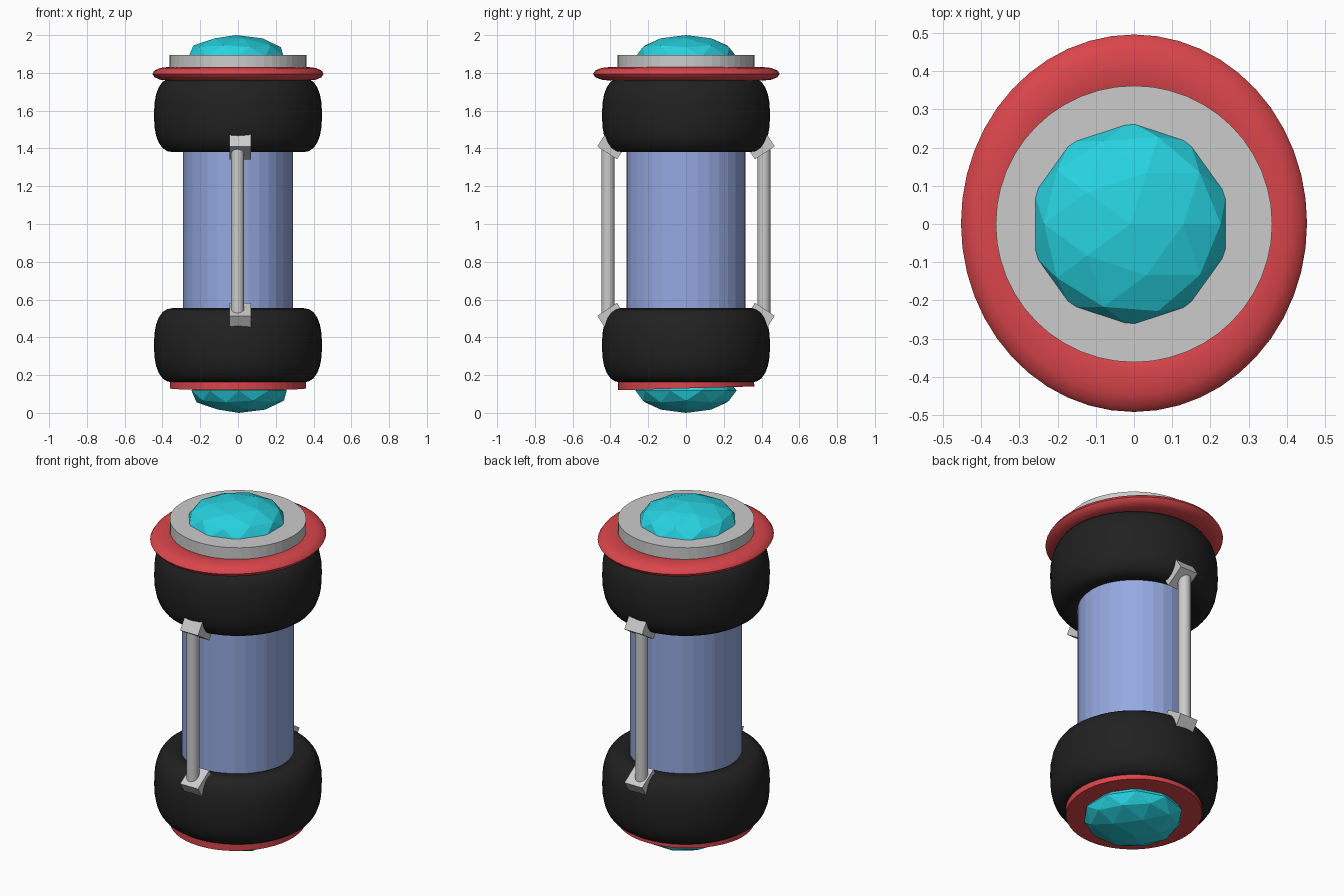
import bpy, math
from math import pi, cos, sin, radians

if "Cube" in bpy.data.objects:
    bpy.data.objects.remove(bpy.data.objects["Cube"])


def material(name, rgb):
    m = bpy.data.materials.new(name)
    m.diffuse_color = (*rgb, 1)
    m.use_nodes = True
    m.node_tree.nodes["Principled BSDF"].inputs["Base Color"].default_value = m.diffuse_color
    return m


BLUE = material("blue", (0.30, 0.40, 0.75))
BLACK = material("black", (0.015, 0.015, 0.015))
RED = material("red", (0.70, 0.06, 0.07))
CYAN = material("cyan", (0.02, 0.65, 0.75))


def finish(name, mat=None, scale=(1, 1, 1), smooth=False):
    ob = bpy.context.object
    ob.name = ob.data.name = name
    ob.scale = scale
    bpy.ops.object.transform_apply(location=False, rotation=True, scale=True)
    if mat:
        ob.data.materials.append(mat)
    if smooth:
        bpy.ops.object.shade_smooth_by_angle(angle=radians(35))
    return ob


def cylinder(name, r, z0, z1, mat=None, x=0, y=0, scale=(1, 1, 1), sides=32, tilt=0, smooth=False):
    bpy.ops.mesh.primitive_cylinder_add(vertices=sides, radius=r, depth=z1 - z0,
                                        location=(x, y, (z0 + z1) / 2), rotation=(tilt, 0, 0))
    return finish(name, mat, scale, smooth)


def gem(name, x, z, half_height, flip=0):
    bpy.ops.mesh.primitive_ico_sphere_add(subdivisions=2, radius=1, location=(x, 0, z),
                                          rotation=(flip, 0, 0))
    # scale after rotation is harmless: the flip is a half turn
    return finish(name, CYAN, (0.265, 0.268, half_height))


def tyre(name, z):
    # rounded, slightly squared section swept round the axis
    R, a, h, p = 0.342, 0.103, 0.197, 2 / 2.4
    n, m = 48, 24
    sec = []
    for j in range(m):
        c, s = cos(2 * pi * j / m), sin(2 * pi * j / m)
        sec.append((R + a * math.copysign(abs(c) ** p, c), h * math.copysign(abs(s) ** p, s)))
    verts = [(r * cos(2 * pi * i / n), r * sin(2 * pi * i / n), dz)
             for i in range(n) for r, dz in sec]
    faces = [(i * m + j, (i + 1) % n * m + j, (i + 1) % n * m + (j + 1) % m, i * m + (j + 1) % m)
             for i in range(n) for j in range(m)]
    me = bpy.data.meshes.new(name)
    me.from_pydata(verts, [], faces)
    ob = bpy.data.objects.new(name, me)
    bpy.context.collection.objects.link(ob)
    ob.location.z = z
    me.materials.append(BLACK)
    me.shade_smooth()


# central canister, slightly oval
cylinder("canister", 1, 0.2, 1.75, BLUE, scale=(0.29, 0.315, 1))

# end tyres
tyre("lower_tyre", 0.358)
tyre("upper_tyre", 1.577)

# top: red oval ring, grey cap and gem
bpy.ops.mesh.primitive_torus_add(major_segments=48, minor_segments=12, major_radius=0.37,
                                 minor_radius=0.083, location=(0, 0.002, 1.795))
finish("top_ring", RED, (0.453 / 0.453, 0.494 / 0.453, 0.036 / 0.083), smooth=True)
cylinder("top_cap", 0.362, 1.77, 1.895, sides=48)
gem("top_gem", -0.01, 1.885, 0.115)

# bottom: slightly tilted red disc and gem
cylinder("bottom_disc", 0.361, 0.13, 0.185, RED, sides=48, tilt=radians(1.6))
gem("bottom_gem", 0.006, 0.118, 0.118, flip=pi)

# side rods with angled clamp blocks, front and back
for side, label in ((-1, "front"), (1, "back")):
    cylinder(label + "_rod", 0.034, 0.53, 1.42, x=-0.002, y=side * 0.413, sides=24, smooth=True)
    for up, end in ((1, "upper"), (-1, "lower")):
        bpy.ops.mesh.primitive_cube_add(size=1, location=(0.012, side * 0.393, 0.9625 + up * 0.452))
        block = finish(f"{label}_{end}_clamp", None, (0.115, 0.125, 0.09))
        block.rotation_euler.x = side * up * radians(33)
